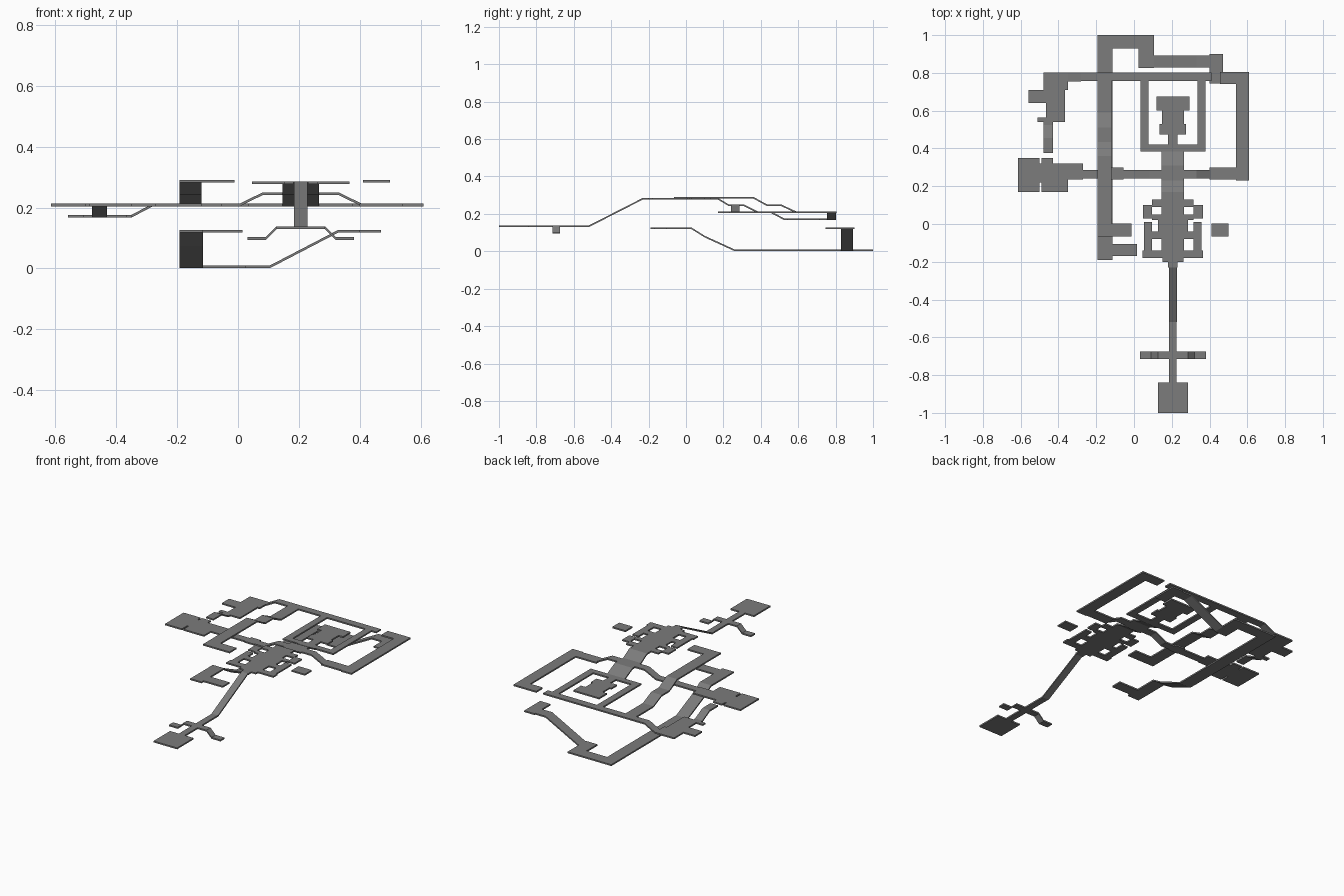
import bpy
import bmesh

cube = bpy.data.objects.get("Cube")
if cube:
    bpy.data.objects.remove(cube, do_unlink=True)

THICKNESS = 0.009
SPINE = 0.206          # centre line of the mirrored parts

# Walking heights
GROUND = 0.01
SIDE = 0.103
LOWER = 0.127
START = 0.138
SUNKEN = 0.176
MAIN = 0.213
BRIDGE = 0.25
PLAZA = 0.286
GALLERY = 0.291

stone = bpy.data.materials.new("plain_grey")
stone.use_nodes = True
grey = (0.2, 0.2, 0.2, 1)
stone.diffuse_color = grey
stone.node_tree.nodes["Principled BSDF"].inputs["Base Color"].default_value = grey


def build(name, left, right, front, back, height_at):
    """Plate whose top follows height_at(x, y)."""
    bm = bmesh.new()
    bmesh.ops.create_cube(bm, size=1)
    for vert in bm.verts:
        x = right if vert.co.x > 0 else left
        y = back if vert.co.y > 0 else front
        top = height_at(x, y)
        vert.co = (x, y, top if vert.co.z > 0 else max(top - THICKNESS, 0))
    mesh = bpy.data.meshes.new(name)
    bm.normal_update()
    bm.to_mesh(mesh)
    bm.free()
    mesh.materials.append(stone)
    bpy.context.collection.objects.link(bpy.data.objects.new(name, mesh))


def floor(name, left, right, front, back, level):
    build(name, left, right, front, back, lambda x, y: level)


def ramp_back(name, left, right, front, back, low, high):
    """Ramp going from height low at the front to high at the back."""
    build(name, left, right, front, back, lambda x, y: high if y == back else low)


def ramp_side(name, left, right, front, back, low, high):
    """Ramp going from height low at x = left to high at x = right."""
    build(name, left, right, front, back, lambda x, y: high if x == right else low)


def centred(name, half_width, front, back, level):
    floor(name, SPINE - half_width, SPINE + half_width, front, back, level)


def paired(name, inner, outer, front, back, level, outer_level=None):
    """Mirrored plates either side of the spine, sloping if outer_level is set."""
    end = level if outer_level is None else outer_level
    ramp_side("left_" + name, SPINE + inner, SPINE + outer, front, back, level, end)
    ramp_side("right_" + name, SPINE - outer, SPINE - inner, front, back, end, level)


# Entrance platform, path and side arms
centred("entrance_platform", 0.08, -1, -0.84, START)
centred("entrance_path", 0.02, -0.84, -0.52, START)
paired("arm_top", 0.02, 0.08, -0.715, -0.675, START)
paired("arm_ramp", 0.08, 0.115, -0.715, -0.675, START, SIDE)
paired("arm_end", 0.115, 0.175, -0.715, -0.675, SIDE)
ramp_back("entrance_ramp", SPINE - 0.022, SPINE + 0.022, -0.52, -0.23, START, PLAZA)

# Plaza: central floor with a frame of bars on either side
centred("plaza_neck", 0.025, -0.23, -0.2, PLAZA)
centred("plaza_front_step", 0.055, -0.2, -0.18, PLAZA)
centred("plaza_floor", 0.06, -0.18, 0.17, PLAZA)
paired("plaza_inner_edge", 0.06, 0.08, -0.07, 0.03, PLAZA)
paired("plaza_side_bar", 0.11, 0.16, -0.18, -0.14, PLAZA)
paired("plaza_side_rail", 0.11, 0.152, -0.14, 0.01, PLAZA)
paired("plaza_front_bar", 0.06, 0.11, -0.18, -0.14, PLAZA)
paired("plaza_middle_bar", 0.06, 0.11, -0.08, -0.04, PLAZA)
paired("plaza_rear_bar", 0.06, 0.11, 0.02, 0.05, PLAZA)
paired("plaza_hook", 0.11, 0.158, 0.03, 0.1, PLAZA)
paired("plaza_back_bar", 0.06, 0.11, 0.09, 0.13, PLAZA)
floor("lone_platform", 0.41, 0.5, -0.065, 0.002, GALLERY)

# Stepped descent from the plaza across the bridge to the court
ramp_back("plaza_back_ramp", SPINE - 0.06, SPINE + 0.06, 0.17, 0.23, PLAZA, BRIDGE)
centred("bridge_landing", 0.06, 0.23, 0.31, BRIDGE)
ramp_back("court_ramp", SPINE - 0.06, SPINE + 0.06, 0.31, 0.385, BRIDGE, MAIN)
paired("bridge_deck", 0.06, 0.125, 0.24, 0.287, BRIDGE)
paired("bridge_ramp", 0.125, 0.2, 0.24, 0.287, BRIDGE, MAIN)

# Square court with an inner island
centred("court_front", 0.172, 0.385, 0.422, MAIN)
paired("court_side", 0.13, 0.172, 0.422, 0.757, MAIN)
centred("island_path", 0.025, 0.422, 0.475, MAIN)
centred("island_front", 0.07, 0.475, 0.53, MAIN)
centred("island_middle", 0.058, 0.53, 0.6, MAIN)
centred("island_back", 0.088, 0.6, 0.675, MAIN)
floor("back_walk", -0.28, 0.41, 0.757, 0.802, MAIN)

# Outer walk on the left
floor("outer_walk_front", 0.4, 0.54, 0.235, 0.3, MAIN)
floor("outer_walk_side", 0.54, 0.61, 0.23, 0.805, MAIN)
floor("outer_walk_back", 0.455, 0.54, 0.742, 0.805, MAIN)

# Cross walk and rooms on the right
floor("cross_walk_inner", -0.055, 0.01, 0.24, 0.287, MAIN)
floor("cross_walk_junction", -0.12, -0.055, 0.235, 0.3, MAIN)
floor("cross_walk_middle", -0.27, -0.12, 0.24, 0.287, MAIN)
floor("cross_walk_outer", -0.35, -0.27, 0.235, 0.32, MAIN)
floor("inner_room", -0.43, -0.35, 0.17, 0.32, MAIN)
floor("middle_room", -0.49, -0.43, 0.17, 0.35, MAIN)
floor("room_doorway", -0.5, -0.49, 0.22, 0.32, MAIN)
floor("outer_room", -0.615, -0.5, 0.17, 0.35, MAIN)

# Sunken terrace at the back right
ramp_side("terrace_ramp", -0.35, -0.28, 0.755, 0.802, SUNKEN, MAIN)
floor("terrace_back", -0.48, -0.35, 0.71, 0.802, SUNKEN)
floor("terrace_floor", -0.465, -0.365, 0.54, 0.71, SUNKEN)
floor("terrace_balcony", -0.558, -0.465, 0.64, 0.71, SUNKEN)
floor("terrace_ledge", -0.51, -0.465, 0.54, 0.565, SUNKEN)
floor("terrace_step", -0.48, -0.43, 0.525, 0.54, SUNKEN)
ramp_back("terrace_front_ramp", -0.48, -0.43, 0.455, 0.525, MAIN, SUNKEN)
floor("terrace_front_path", -0.48, -0.43, 0.375, 0.455, MAIN)

# Upper gallery
floor("gallery_foot", -0.12, -0.012, -0.065, 0.002, GALLERY)
floor("gallery_walk", -0.192, -0.12, -0.065, 0.36, GALLERY)
ramp_back("gallery_upper_ramp", -0.192, -0.12, 0.36, 0.435, GALLERY, BRIDGE)
floor("gallery_landing", -0.192, -0.12, 0.435, 0.51, BRIDGE)
ramp_back("gallery_lower_ramp", -0.192, -0.12, 0.51, 0.59, BRIDGE, MAIN)
floor("gallery_end", -0.192, -0.12, 0.59, 0.757, MAIN)

# Low passage running beneath the gallery and round the back
floor("passage_foot", -0.115, 0.015, -0.17, -0.105, LOWER)
floor("passage_front", -0.192, -0.115, -0.19, 0.03, LOWER)
ramp_back("passage_upper_ramp", -0.192, -0.115, 0.03, 0.1, LOWER, 0.083)
ramp_back("passage_lower_ramp", -0.192, -0.115, 0.1, 0.26, 0.083, GROUND)
floor("passage_walk", -0.192, -0.115, 0.26, 1, GROUND)
floor("passage_back", -0.115, 0.025, 0.93, 1, GROUND)
floor("passage_corner", 0.025, 0.105, 0.825, 1, GROUND)
ramp_side("passage_back_ramp", 0.105, 0.33, 0.828, 0.893, GROUND, LOWER)
floor("passage_upper_walk", 0.33, 0.4, 0.828, 0.893, LOWER)
floor("passage_end", 0.4, 0.47, 0.745, 0.9, LOWER)
